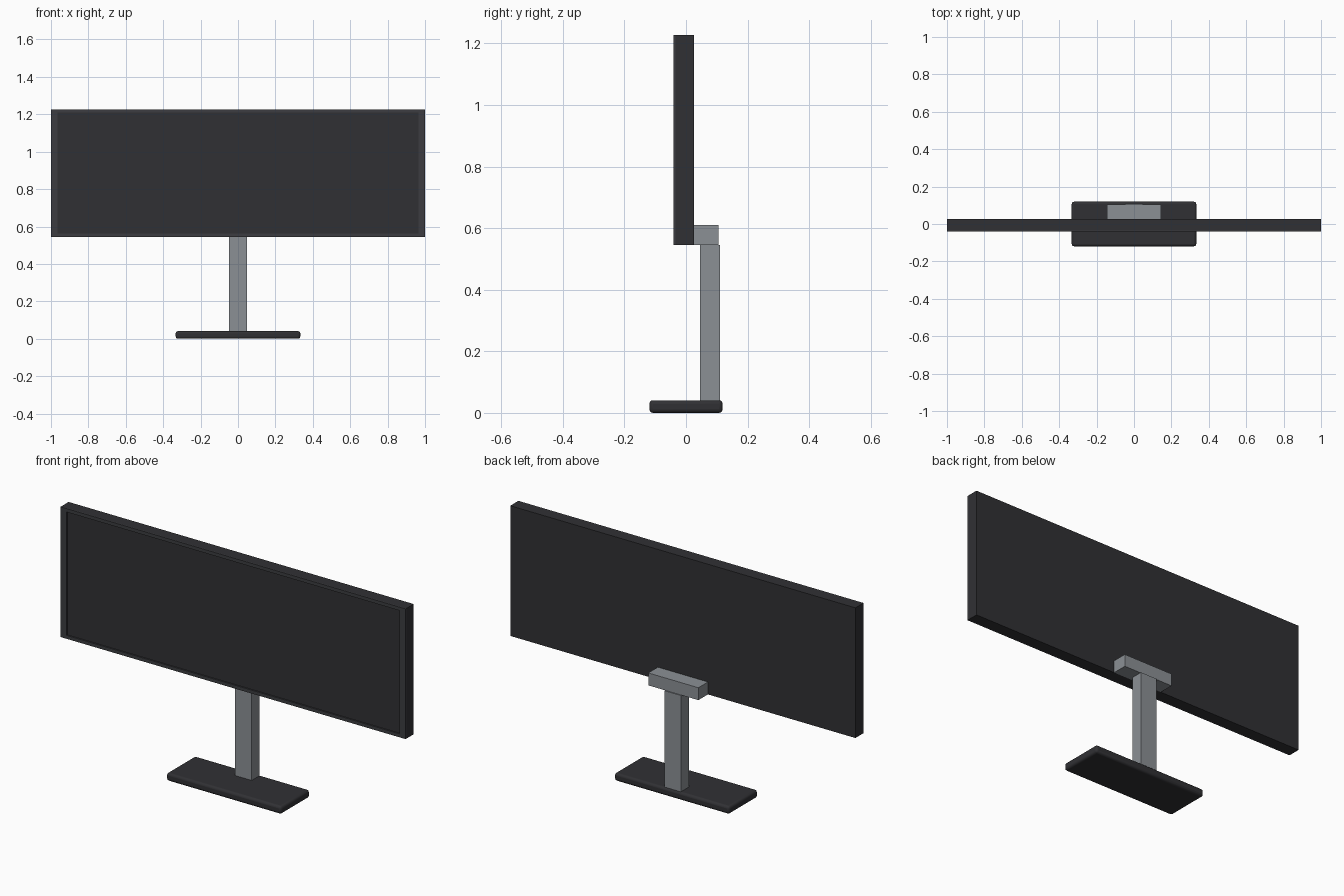
import bpy

if "Cube" in bpy.data.objects:
    bpy.data.objects.remove(bpy.data.objects["Cube"])


def material(name, rgb):
    m = bpy.data.materials.new(name)
    m.diffuse_color = (*rgb, 1)
    m.use_nodes = True
    m.node_tree.nodes["Principled BSDF"].inputs["Base Color"].default_value = m.diffuse_color
    return m


DARK = material("dark_plastic", (0.03, 0.03, 0.034))
BEZEL = material("bezel_plastic", (0.045, 0.046, 0.052))
METAL = material("grey_metal", (0.26, 0.28, 0.30))


def box(name, x, y, z, mat, bevel=0):
    """Box from (min, max) ranges, with an optional rounded edge."""
    ranges = (x, y, z)
    bpy.ops.mesh.primitive_cube_add(size=1, location=[(a + b) / 2 for a, b in ranges])
    o = bpy.context.object
    o.name = name
    o.scale = [b - a for a, b in ranges]
    bpy.ops.object.transform_apply(location=False, rotation=False, scale=True)
    o.data.materials.append(mat)
    if bevel:
        mod = o.modifiers.new("round_edges", "BEVEL")
        mod.width, mod.segments = bevel, 3
        bpy.ops.object.shade_smooth_by_angle()
    return o


BOTTOM, TOP = 0.545, 1.227
SIDE, EDGE = 0.035, 0.018      # bezel widths
FRONT, FACE, BACK = -0.041, -0.034, 0.026

# Display body, its front face is the screen
box("display_panel", (-1, 1), (FACE, BACK), (BOTTOM, TOP), DARK)

# Thin raised bezel around the screen
for s, side in ((-1, "left"), (1, "right")):
    x = sorted((s, s * (1 - SIDE)))
    box("bezel_" + side, x, (FRONT, FACE), (BOTTOM, TOP), BEZEL)
inner = (-1 + SIDE, 1 - SIDE)
box("bezel_bottom", inner, (FRONT, FACE), (BOTTOM, BOTTOM + EDGE), BEZEL)
box("bezel_top", inner, (FRONT, FACE), (TOP - EDGE, TOP), BEZEL)

# Stand: mounting bracket, neck and rounded foot
box("mount_bracket", (-0.145, 0.145), (BACK, 0.105), (BOTTOM, 0.61), METAL)
box("stand_neck", (-0.048, 0.048), (0.045, 0.11), (0.035, BOTTOM), METAL)
box("stand_base", (-0.333, 0.333), (-0.119, 0.119), (0, 0.041), DARK, bevel=0.012)
